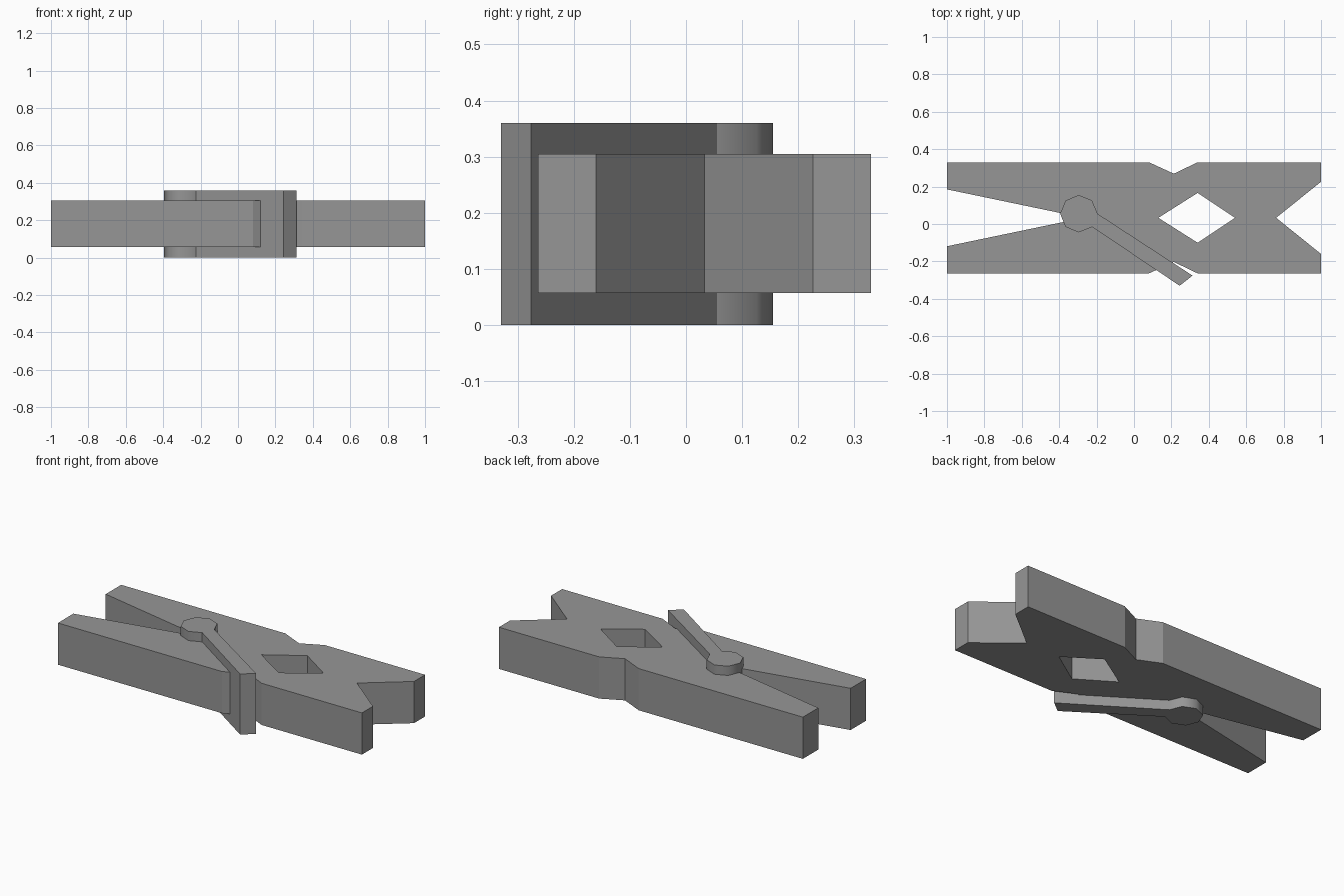
import bpy, bmesh, math

if "Cube" in bpy.data.objects:
    bpy.data.objects.remove(bpy.data.objects["Cube"])

MID_Y = 0.033  # symmetry line of the two jaws

grey = bpy.data.materials.new("dark_grey")
grey.diffuse_color = (0.305, 0.305, 0.305, 1)
grey.use_nodes = True
grey.node_tree.nodes["Principled BSDF"].inputs["Base Color"].default_value = grey.diffuse_color


def prism(name, outline, z0, z1, location=(0, 0, 0), open_on_axis=False, smooth_walls=0):
    """Extrude an XY outline; optionally leave walls lying on y = 0 open for mirroring.
    The first smooth_walls side faces are shaded smooth, the rest flat."""
    bm = bmesh.new()
    low = [bm.verts.new((x, y, z0)) for x, y in outline]
    high = [bm.verts.new((x, y, z1)) for x, y in outline]
    bm.faces.new(low)
    top = bm.faces.new(high)
    n = len(outline)
    for i in range(n):
        j = (i + 1) % n
        if open_on_axis and outline[i][1] == 0 and outline[j][1] == 0:
            continue
        wall = bm.faces.new((low[i], low[j], high[j], high[i]))
        wall.smooth = i < smooth_walls
    bmesh.ops.recalc_face_normals(bm, faces=bm.faces)
    if top.normal.z < 0:
        bmesh.ops.reverse_faces(bm, faces=bm.faces)
    mesh = bpy.data.meshes.new(name)
    bm.to_mesh(mesh)
    bm.free()
    mesh.materials.append(grey)
    obj = bpy.data.objects.new(name, mesh)
    obj.location = location
    bpy.context.collection.objects.link(obj)
    return obj


# Peg body: one jaw profile with handle taper, diamond hole and mouth, mirrored
jaw = [(-1, 0.297), (-1, 0.152), (-0.27, 0), (0.13, 0), (0.34, 0.133),
       (0.54, 0), (0.76, 0), (1, 0.193), (1, 0.297), (0.34, 0.297),
       (0.213, 0.236), (0.08, 0.297)]
body = prism("peg_body", jaw, 0.057, 0.305, (0, MID_Y, 0), open_on_axis=True)
mirror = body.modifiers.new("mirror", "MIRROR")
mirror.use_axis = (False, True, False)
mirror.use_clip = True

# Spring: rounded octagonal coil with a slanted arm, passing right through the body
cx, cy, r = -0.295, 0.055, 0.1
coil = [(cx + r * math.cos(math.radians(a)), cy + r * math.sin(math.radians(a)))
        for a in range(0, 316, 45)]
arm = [(0.244, -0.33), (0.313, -0.276)]
prism("spring", coil + arm, 0, 0.36, smooth_walls=7)
